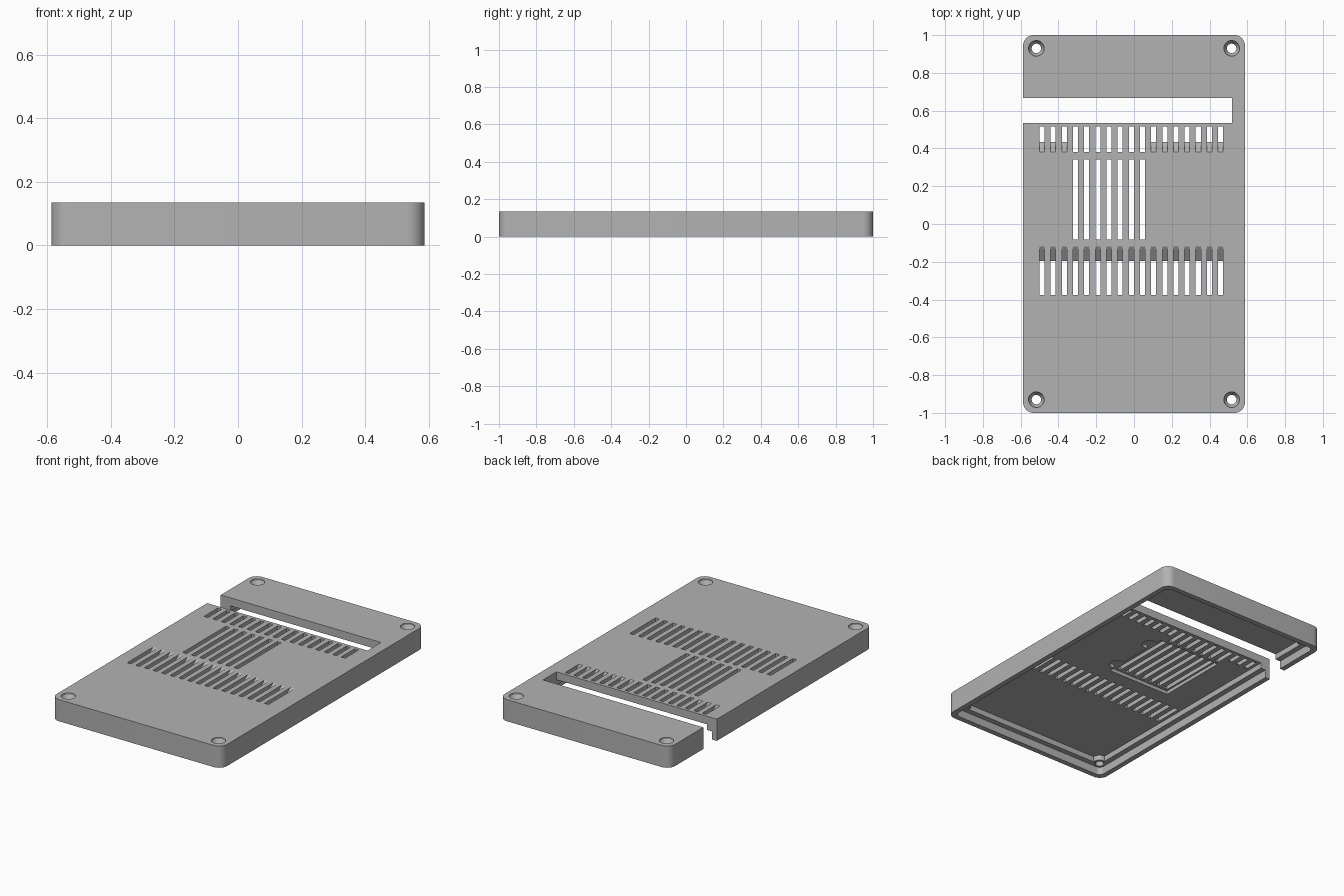
import bpy, bmesh, math
from mathutils import Vector

cube = bpy.data.objects.get("Cube")
if cube:
    bpy.data.objects.remove(cube, do_unlink=True)

WIDTH, LENGTH, HEIGHT = 0.587, 1.0, 0.135   # half width, half length, full height
CEILING, STEP = 0.085, 0.05                 # underside of the plate, ledge of the lip

grey = bpy.data.materials.new("light_grey_plastic")
grey.use_nodes = True
grey.diffuse_color = (0.45, 0.45, 0.45, 1)
grey.node_tree.nodes["Principled BSDF"].inputs["Base Color"].default_value = grey.diffuse_color


def extrude(bm, outline, offset):
    """Close an outline into a solid by pushing it along an offset."""
    face = bm.faces.new([bm.verts.new(p) for p in outline])
    top = bmesh.ops.extrude_face_region(bm, geom=[face])
    bmesh.ops.translate(bm, vec=offset, verts=[v for v in top["geom"] if isinstance(v, bmesh.types.BMVert)])


def finish(bm, name):
    bmesh.ops.recalc_face_normals(bm, faces=bm.faces[:])
    mesh = bpy.data.meshes.new(name)
    bm.to_mesh(mesh)
    bm.free()
    mesh.materials.append(grey)
    obj = bpy.data.objects.new(name, mesh)
    bpy.context.collection.objects.link(obj)
    return obj


def rounded_box(name, half_x, half_y, radius, z0, z1):
    bm = bmesh.new()
    outline = []
    for quarter, (sx, sy) in enumerate([(1, 1), (-1, 1), (-1, -1), (1, -1)]):
        for i in range(9):
            a = math.radians(90 * quarter + 90 * i / 8)
            outline.append((sx * (half_x - radius) + radius * math.cos(a),
                            sy * (half_y - radius) + radius * math.sin(a), z0))
    extrude(bm, outline, Vector((0, 0, z1 - z0)))
    return finish(bm, name)


def box(name, x0, x1, y0, y1, z0, z1):
    bm = bmesh.new()
    extrude(bm, [(x0, y0, z0), (x1, y0, z0), (x1, y1, z0), (x0, y1, z0)], Vector((0, 0, z1 - z0)))
    return finish(bm, name)


def discs(name, centres, profile):
    """Stacked round solids; profile is a list of (radius, z)."""
    bm = bmesh.new()
    for x, y in centres:
        rings = [[bm.verts.new((x + r * math.cos(i * math.tau / 32), y + r * math.sin(i * math.tau / 32), z))
                  for i in range(32)] for r, z in profile]
        for low, high in zip(rings, rings[1:]):
            for i in range(32):
                j = (i + 1) % 32
                bm.faces.new((low[i], low[j], high[j], high[i]))
        bm.faces.new(rings[0])
        bm.faces.new(rings[-1])
    return finish(bm, name)


def slots(name, columns, side):
    """Row of slots sharing one (y, z) side profile."""
    bm = bmesh.new()
    for i in columns:
        x = -0.487 + i * 0.0591
        extrude(bm, [(x - 0.0135, y, z) for y, z in side], Vector((0.027, 0, 0)))
    return finish(bm, name)


def combine(target, other, operation):
    mod = target.modifiers.new(other.name, "BOOLEAN")
    mod.operation, mod.solver, mod.object = operation, "EXACT", other
    bpy.context.view_layer.objects.active = target
    bpy.ops.object.modifier_apply(modifier=mod.name)
    bpy.data.objects.remove(other, do_unlink=True)


def straight(y0, y1):
    return [(y0, 0.06), (y1, 0.06), (y1, 0.2), (y0, 0.2)]


# Shell with a stepped lip around its open underside
cover = rounded_box("cover", WIDTH, LENGTH, 0.055, 0, HEIGHT)
combine(cover, rounded_box("lip_recess", WIDTH - 0.033, LENGTH - 0.033, 0.03, -0.1, STEP), "DIFFERENCE")
combine(cover, rounded_box("inner_cavity", WIDTH - 0.067, LENGTH - 0.067, 0.015, -0.1, CEILING), "DIFFERENCE")

# Screw bosses and countersunk holes
corners = [(x, y) for x in (-0.517, 0.517) for y in (-0.93, 0.93)]
combine(cover, discs("screw_bosses", corners, [(0.042, STEP + 0.002), (0.042, HEIGHT - 0.02)]), "UNION")
combine(cover, discs("screw_holes", corners,
                     [(0.025, -0.1), (0.025, 0.1), (0.041, HEIGHT - 0.01), (0.041, 0.2)]), "DIFFERENCE")

# Shallow pocket with two round lugs under the middle slots
combine(cover, box("pocket", -0.335, 0.1, -0.1, 0.36, 0.02, CEILING + 0.022), "DIFFERENCE")
combine(cover, discs("pocket_lugs", [(0.115, -0.02), (0.115, 0.28)],
                     [(0.045, 0.02), (0.045, CEILING + 0.022)]), "DIFFERENCE")

# Vent slots: slanted outer rows, straight middle group
middle = range(3, 10)
outer = [i for i in range(17) if i not in middle]
front_side = [(-0.375, 0.06), (-0.232, 0.06), (-0.195, CEILING), (-0.12, HEIGHT), (-0.09, 0.155), (-0.375, 0.155)]
back_side = [(0.515, 0.06), (0.462, 0.06), (0.435, CEILING), (0.38, HEIGHT), (0.358, 0.155), (0.515, 0.155)]
combine(cover, slots("front_slots", range(17), front_side), "DIFFERENCE")
combine(cover, slots("back_slots", outer, back_side), "DIFFERENCE")
combine(cover, slots("back_middle_slots", middle, straight(0.38, 0.515)), "DIFFERENCE")
combine(cover, slots("middle_slots", middle, straight(-0.083, 0.342)), "DIFFERENCE")

# Wide opening that runs out through one side wall
combine(cover, box("side_opening", -0.8, 0.518, 0.535, 0.668, -0.1, 0.2), "DIFFERENCE")

bpy.ops.object.select_all(action="DESELECT")
cover.select_set(True)
bpy.context.view_layer.objects.active = cover
bpy.ops.object.shade_smooth_by_angle(angle=math.radians(30))
